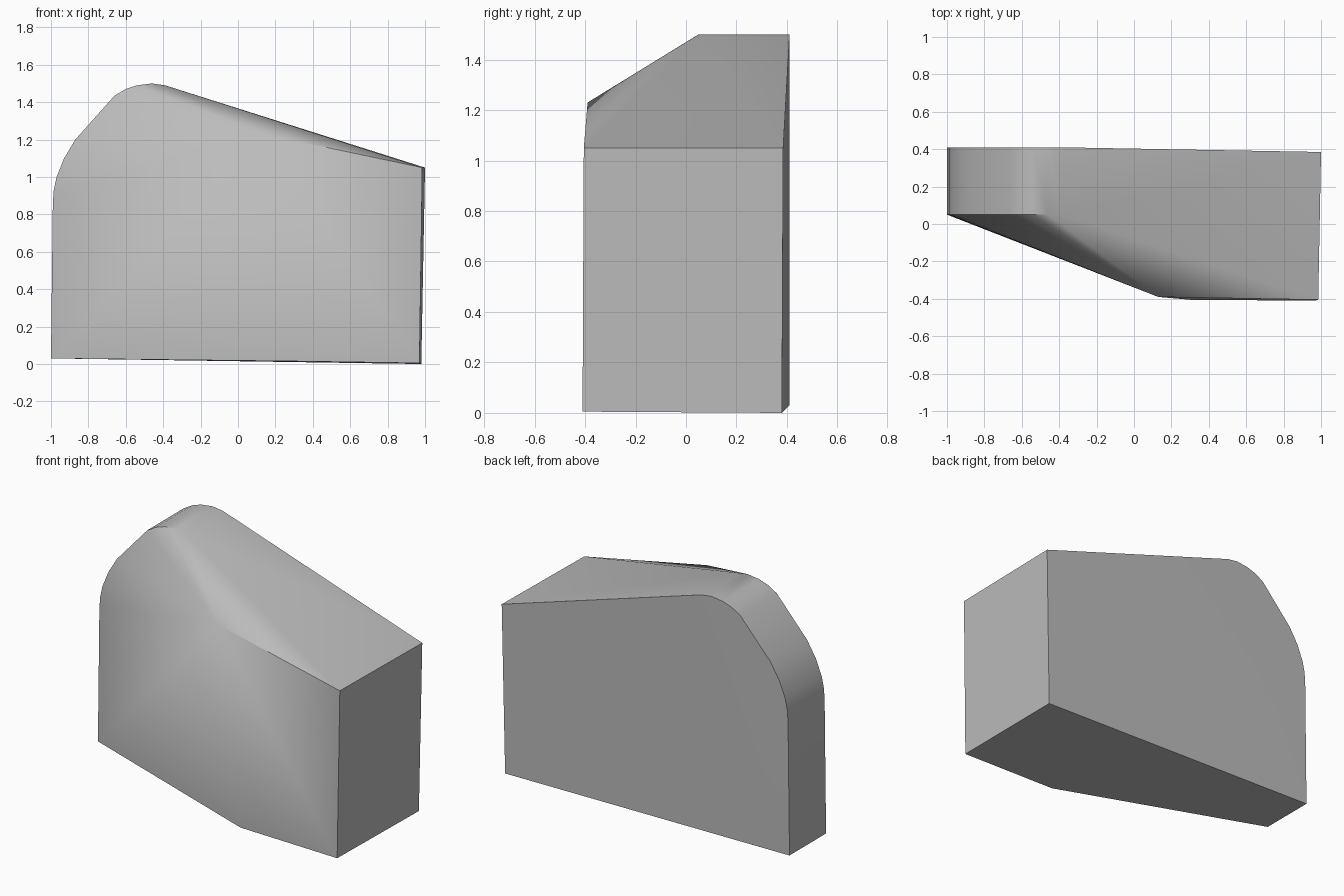
import bpy
import bmesh
import math

if "Cube" in bpy.data.objects:
    bpy.data.objects.remove(bpy.data.objects["Cube"], do_unlink=True)

# Plain grey material
grey = bpy.data.materials.new("mid grey")
grey.use_nodes = True
colour = (0.5, 0.5, 0.5, 1)
grey.diffuse_color = colour
grey.node_tree.nodes["Principled BSDF"].inputs["Base Color"].default_value = colour

# Rounded end profile (x, z), shared by the back face and the shorter front ledge
rounded_end = [(-1, 0.03), (-0.99, 0.86), (-0.985, 0.93), (-0.97, 1.0),
               (-0.93, 1.1), (-0.87, 1.2), (-0.7, 1.39), (-0.66, 1.435),
               (-0.6, 1.47), (-0.54, 1.49), (-0.46, 1.5), (-0.39, 1.49)]
points = [(x, y, z) for y in (0.05, 0.41) for x, z in rounded_end]

# Square end and the projecting front corner
points += [(1, 0.385, 1.05), (0.98, 0.38, 0), (0.985, -0.405, 1.05), (0.97, -0.41, 0.005),
           (0.13, -0.39, 1.23), (0.3, -0.405, 0.015)]

# The body is the convex skin around these corners
bm = bmesh.new()
for p in points:
    bm.verts.new(p)
hull = bmesh.ops.convex_hull(bm, input=bm.verts[:])
loose = [v for v in bm.verts if not v.link_faces]
bmesh.ops.delete(bm, geom=loose, context="VERTS")
bmesh.ops.dissolve_limit(bm, angle_limit=math.radians(0.8), verts=bm.verts[:], edges=bm.edges[:])
bmesh.ops.recalc_face_normals(bm, faces=bm.faces[:])

mesh = bpy.data.meshes.new("wedge_body")
bm.to_mesh(mesh)
bm.free()
mesh.materials.append(grey)
body = bpy.data.objects.new("wedge_body", mesh)
bpy.context.collection.objects.link(body)

# Smooth the rounded end while keeping the block edges crisp
bpy.context.view_layer.objects.active = body
body.select_set(True)
bpy.ops.object.shade_smooth_by_angle(angle=math.radians(30))
